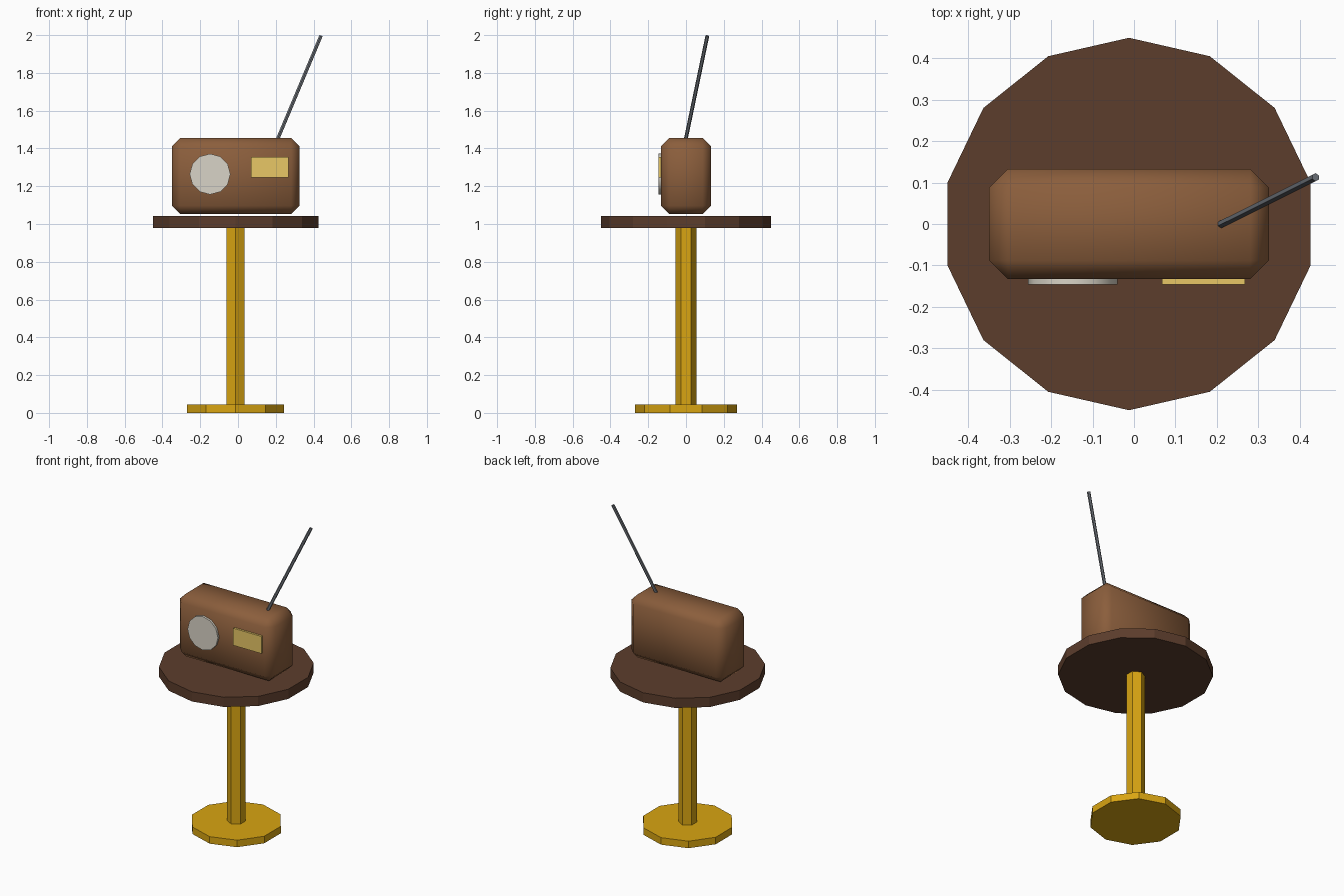
import bpy
from math import radians
from mathutils import Vector

if "Cube" in bpy.data.objects:
    bpy.data.objects.remove(bpy.data.objects["Cube"])

CX = -0.012  # shared axis of the table and radio


def material(name, hex_rgb):
    srgb = [int(hex_rgb[i:i + 2], 16) / 255 for i in (0, 2, 4)]
    mat = bpy.data.materials.new(name)
    mat.diffuse_color = [((c + 0.055) / 1.055) ** 2.4 for c in srgb] + [1]
    mat.use_nodes = True
    mat.node_tree.nodes["Principled BSDF"].inputs["Base Color"].default_value = mat.diffuse_color
    return mat


def finish(name, mat, smooth=None):
    ob = bpy.context.object
    ob.name = name
    ob.data.materials.append(mat)
    if smooth:
        bpy.ops.object.shade_smooth_by_angle(angle=radians(smooth))
    return ob


def rod(name, start, end, radius, sides, mat, smooth=None):
    a, b = Vector(start), Vector(end)
    axis = b - a
    bpy.ops.mesh.primitive_cylinder_add(vertices=sides, radius=radius, depth=axis.length,
                                        location=(a + b) / 2)
    bpy.context.object.rotation_euler = axis.to_track_quat('Z', 'Y').to_euler()
    return finish(name, mat, smooth)


def post(name, z0, z1, radius, sides, mat):
    bpy.ops.mesh.primitive_cylinder_add(vertices=sides, radius=radius, depth=z1 - z0,
                                        location=(CX, 0, (z0 + z1) / 2))
    return finish(name, mat)


def box(name, lo, hi, mat, bevel=0):
    lo, hi = Vector(lo), Vector(hi)
    bpy.ops.mesh.primitive_cube_add(size=1, location=(lo + hi) / 2)
    ob = bpy.context.object
    ob.scale = hi - lo
    bpy.ops.object.transform_apply(location=False, rotation=False, scale=True)
    if bevel:
        mod = ob.modifiers.new("rounded_edges", 'BEVEL')
        mod.width = bevel
        mod.segments = 1
        bpy.ops.object.modifier_apply(modifier=mod.name)
    return finish(name, mat, 60 if bevel else None)


brass = material("brass", "D9A512")
dark_wood = material("dark_wood", "5C3D2C")
case_wood = material("case_wood", "8B5E3C")
cloth = material("speaker_cloth", "D9D4C7")
amber = material("dial_amber", "E8C766")
steel = material("steel", "6E737A")

# Pedestal table
post("table_base", 0, 0.045, 0.27, 10, brass)
post("table_pole", 0.04, 0.985, 0.055, 6, brass)
post("table_top", 0.98, 1.042, 0.45, 14, dark_wood)

# Radio case with chamfered edges
box("radio_case", (CX - 0.338, -0.133, 1.052), (CX + 0.338, 0.133, 1.456), case_wood, 0.045)

# Speaker and tuning dial on the front face
rod("speaker", (-0.148, -0.125, 1.264), (-0.148, -0.146, 1.264), 0.108, 12, cloth, 35)
box("tuning_dial", (0.068, -0.146, 1.245), (0.268, -0.125, 1.355), amber)

# Tilted antenna
rod("antenna", (0.210, -0.001, 1.45), (0.439, 0.113, 1.996), 0.01, 6, steel)
